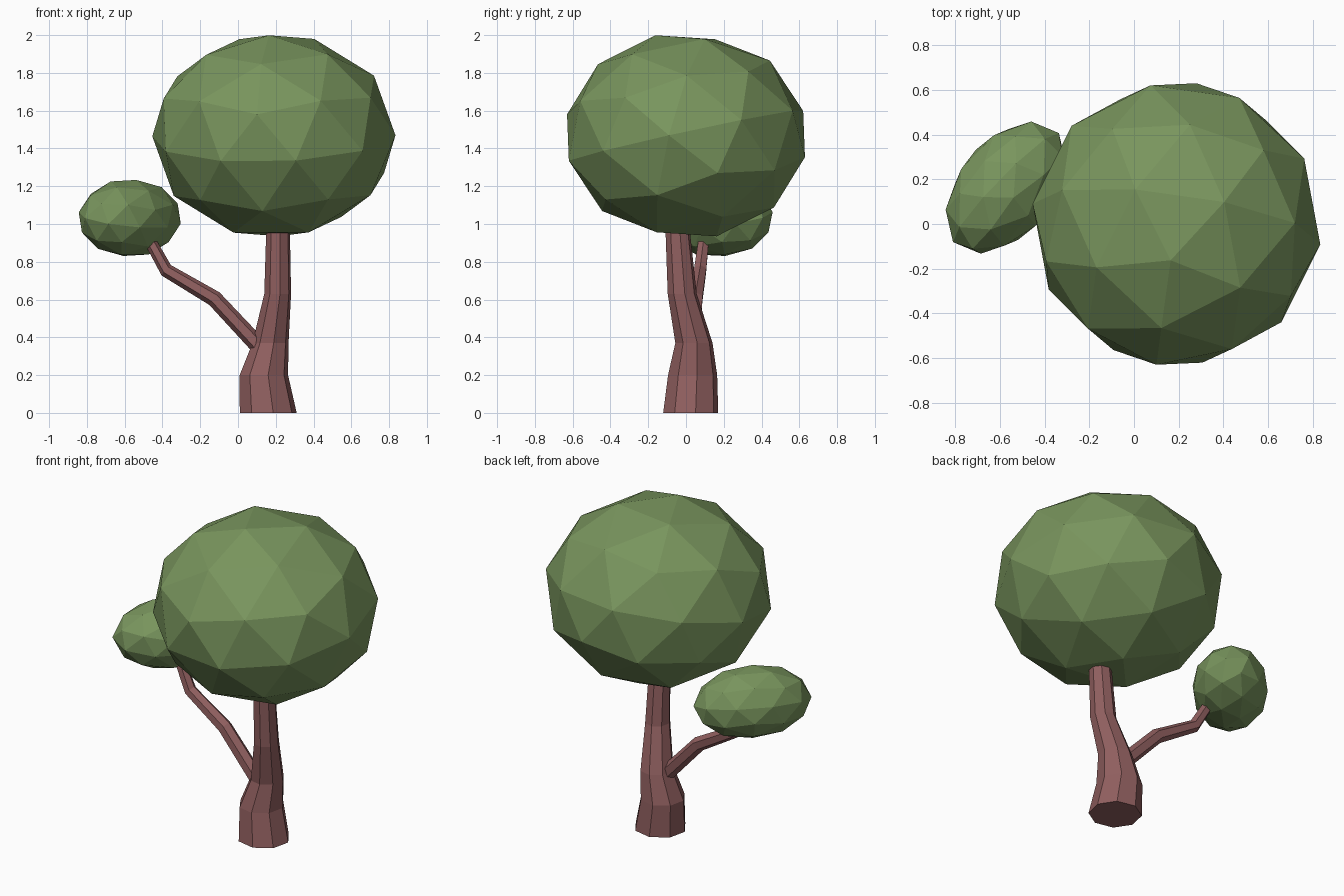
import bpy, bmesh, math
from mathutils import Matrix, Vector

if "Cube" in bpy.data.objects:
    bpy.data.objects.remove(bpy.data.objects["Cube"])


def material(name, rgb):
    mat = bpy.data.materials.new(name)
    mat.diffuse_color = (*rgb, 1)
    mat.use_nodes = True
    mat.node_tree.nodes["Principled BSDF"].inputs["Base Color"].default_value = mat.diffuse_color
    return mat


def finish(name, bm, mat):
    bmesh.ops.recalc_face_normals(bm, faces=bm.faces)
    mesh = bpy.data.meshes.new(name)
    bm.to_mesh(mesh)
    bm.free()
    mesh.materials.append(mat)
    obj = bpy.data.objects.new(name, mesh)
    bpy.context.collection.objects.link(obj)
    return obj


def limb(name, path, sides, mat, flat_rings=False, turn=0.0):
    """Faceted tube through (x, y, z, radius_x, radius_y) stations."""
    bm = bmesh.new()
    pts = [Vector(p[:3]) for p in path]
    rings = []
    for i, p in enumerate(path):
        tangent = pts[min(i + 1, len(pts) - 1)] - pts[max(i - 1, 0)]
        rot = Matrix.Identity(3)
        if not flat_rings:
            rot = Vector((0, 0, 1)).rotation_difference(tangent).to_matrix()
        ring = []
        for k in range(sides):
            a = turn + math.tau * k / sides
            ring.append(bm.verts.new(
                pts[i] + rot @ Vector((p[3] * math.cos(a), p[4] * math.sin(a), 0))))
        rings.append(ring)
    for lo, hi in zip(rings, rings[1:]):
        for k in range(sides):
            n = (k + 1) % sides
            bm.faces.new((lo[k], lo[n], hi[n], hi[k]))
    bm.faces.new(rings[0][::-1])
    bm.faces.new(rings[-1])
    return finish(name, bm, mat)


def crown(name, centre, radii, pole, spin, heading, mat):
    """Low-poly ellipsoid: facets oriented by pole and spin, then scaled and turned."""
    bm = bmesh.new()
    bmesh.ops.create_icosphere(bm, subdivisions=2, radius=1)
    facets = Vector((0, 0, 1)).rotation_difference(Vector(pole)).to_matrix().to_4x4()
    m = (Matrix.Translation(centre) @ Matrix.Rotation(math.radians(heading), 4, 'Z')
         @ Matrix.Diagonal((*radii, 1)) @ facets
         @ Matrix.Rotation(math.radians(spin), 4, 'Z'))
    bmesh.ops.transform(bm, matrix=m, verts=bm.verts)
    return finish(name, bm, mat)


leaf = material("leaf_green", (0.19, 0.30, 0.11))
bark = material("bark_brown", (0.28, 0.115, 0.115))

# Trunk with flared foot and a slight lean
limb("trunk", [
    (0.16, 0.025, 0.00, 0.153, 0.148),
    (0.137, 0.035, 0.20, 0.130, 0.132),
    (0.172, 0.042, 0.37, 0.097, 0.100),
    (0.210, -0.020, 0.63, 0.072, 0.078),
    (0.212, -0.043, 0.95, 0.064, 0.066),
    (0.212, -0.045, 1.10, 0.060, 0.060),
], 8, bark, flat_rings=True, turn=math.radians(10))

# Side branch reaching up into the small crown
limb("branch", [
    (0.15, 0.03, 0.30, 0.045, 0.045),
    (0.09, 0.032, 0.375, 0.045, 0.045),
    (-0.125, 0.05, 0.605, 0.043, 0.043),
    (-0.38, 0.075, 0.755, 0.037, 0.037),
    (-0.46, 0.092, 0.90, 0.032, 0.032),
    (-0.50, 0.105, 0.97, 0.030, 0.030),
], 6, bark)

# Leaf crowns
crown("main_crown", (0.19, 0, 1.467), (0.65, 0.65, 0.55),
      (-0.04, -0.25, 0.967), 46, 0, leaf)
crown("small_crown", (-0.573, 0.163, 1.032), (0.342, 0.218, 0.208),
      (-0.04, -0.25, 0.967), 46, 51, leaf)
